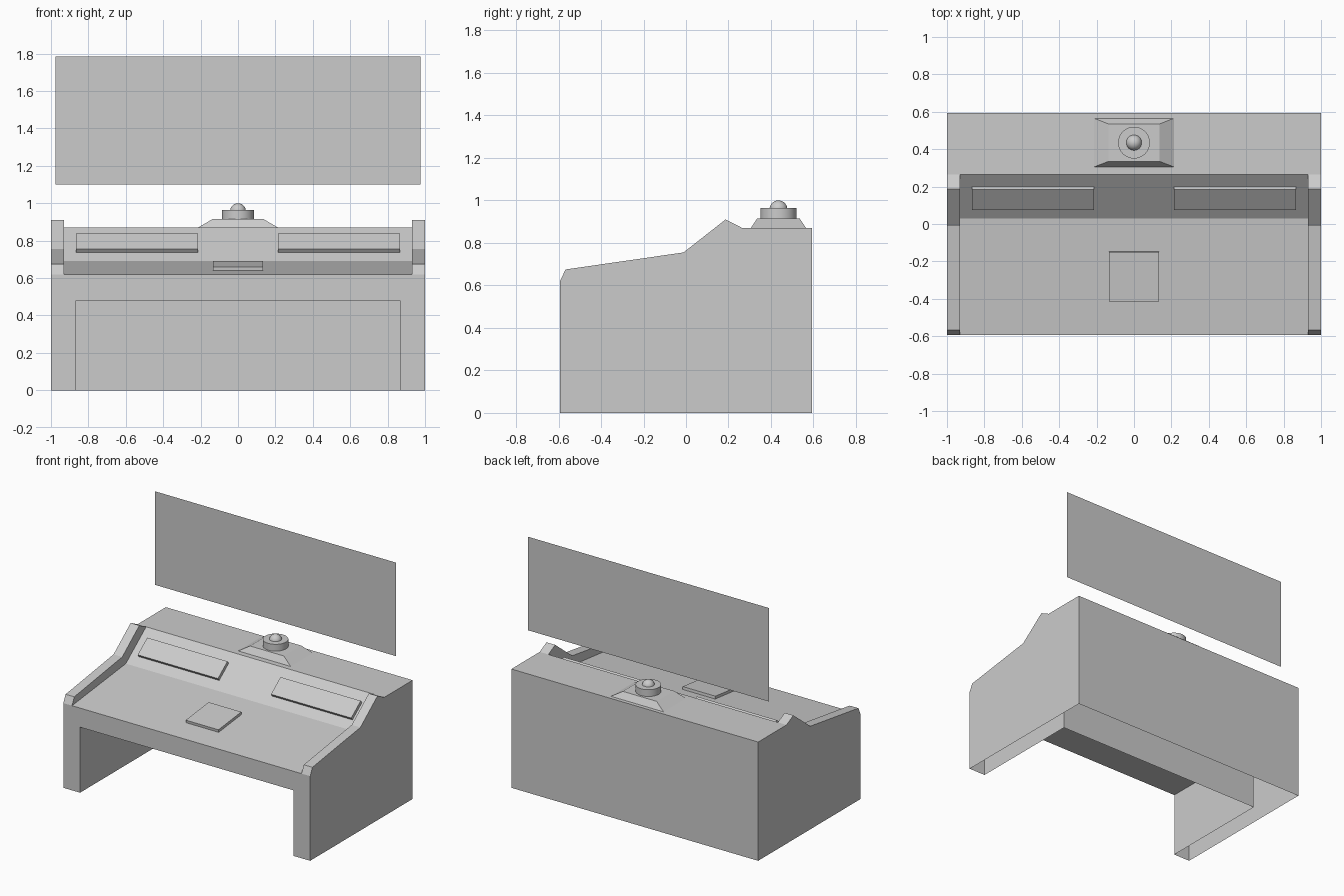
import bpy, bmesh, math
from mathutils import Matrix

if "Cube" in bpy.data.objects:
    bpy.data.objects.remove(bpy.data.objects["Cube"])

F, B = -0.593, 0.593             # front and back of the desk
W, RAIL, KNEE = 1.0, 0.93, 0.865  # half widths: outside, inside of rim, knee hole


def finish(bm, name):
    bmesh.ops.remove_doubles(bm, verts=bm.verts, dist=1e-4)
    bmesh.ops.recalc_face_normals(bm, faces=bm.faces)
    me = bpy.data.meshes.new(name)
    bm.to_mesh(me)
    bm.free()
    ob = bpy.data.objects.new(name, me)
    bpy.context.collection.objects.link(ob)
    return ob


def strip(bm, path, xs):
    """Sheet following a (y, z) path, swept across the given x columns."""
    for p, q in zip(path, path[1:]):
        for a, b in zip(xs, xs[1:]):
            bm.faces.new([bm.verts.new(c) for c in
                          ((a, *p), (b, *p), (b, *q), (a, *q))])


def panel(bm, outline, x):
    bm.faces.new([bm.verts.new((x, y, z)) for y, z in outline])


# Desk body: hollow shell, open underneath
rim = [(F, 0.62), (-0.567, 0.675), (-0.012, 0.755), (0.186, 0.91), (0.265, 0.87)]
desk = [(F, 0.62), (0.03, 0.69), (0.265, 0.87)]
cols = [-W, -RAIL, -KNEE, KNEE, RAIL, W]
bm = bmesh.new()
strip(bm, [(B, 0), (B, 0.87), (0.265, 0.87)], cols)      # back and rear top
strip(bm, desk, cols[1:5])                               # sunken worktop
strip(bm, [(F, 0.62), (F, 0.48)], cols)                  # front apron
strip(bm, [(F, 0.48), (0.27, 0.48), (0.27, 0)], cols[2:4])  # knee hole
for s in (-1, 1):
    strip(bm, [(F, 0), (F, 0.48)], [s * KNEE, s * RAIL, s * W])  # leg front
    strip(bm, rim, [s * RAIL, s * W])                    # raised rim
    panel(bm, [(F, 0), (F, 0.48)] + rim + [(B, 0.87), (B, 0)], s * W)
    panel(bm, rim + [desk[1]], s * RAIL)
    panel(bm, [(F, 0), (F, 0.48), (0.27, 0.48), (0.27, 0)], s * KNEE)
finish(bm, "desk_body")


# Thin control slabs lying on the sloped surfaces
def slab(name, x, width, start, end, thick):
    (y0, z0), (y1, z1) = start, end
    tilt = math.atan2(z1 - z0, y1 - y0)
    length = math.hypot(y1 - y0, z1 - z0)
    bm = bmesh.new()
    bmesh.ops.create_cube(bm, size=1)
    bm.transform(Matrix.Translation((x, y0, z0)) @ Matrix.Rotation(tilt, 4, 'X')
                 @ Matrix.Diagonal((width, length, thick, 1))
                 @ Matrix.Translation((0, 0.5, 0.5)))
    finish(bm, name)


for s, side in ((-1, "left"), (1, "right")):
    slab(side + "_control_panel", s * 0.54, 0.65, (0.09, 0.735), (0.20, 0.819), 0.025)
slab("centre_pad", 0, 0.265, (-0.413, 0.64), (-0.148, 0.67), 0.02)

# Projector base: tapered block
CY = 0.435
bm = bmesh.new()
bmesh.ops.create_cube(bm, size=2)
for v in bm.verts:
    top = v.co.z > 0
    v.co = (v.co.x * (0.137 if top else 0.213),
            CY + v.co.y * (0.1 if top else 0.13),
            0.915 if top else 0.87)
finish(bm, "projector_base")

# Projector ring and lens
bpy.ops.mesh.primitive_cylinder_add(vertices=32, radius=0.085, depth=0.05,
                                    location=(0, CY, 0.94))
bpy.context.object.name = "projector_ring"
bpy.ops.object.shade_smooth_by_angle()
bpy.ops.mesh.primitive_uv_sphere_add(segments=32, ring_count=16, radius=0.042,
                                     location=(0, CY, 0.958))
bpy.context.object.name = "projector_lens"
bpy.ops.object.shade_smooth_by_angle()

# Floating display: a single flat sheet
bm = bmesh.new()
strip(bm, [(CY, 1.10), (CY, 1.785)], [-0.976, 0.976])
finish(bm, "floating_screen")
